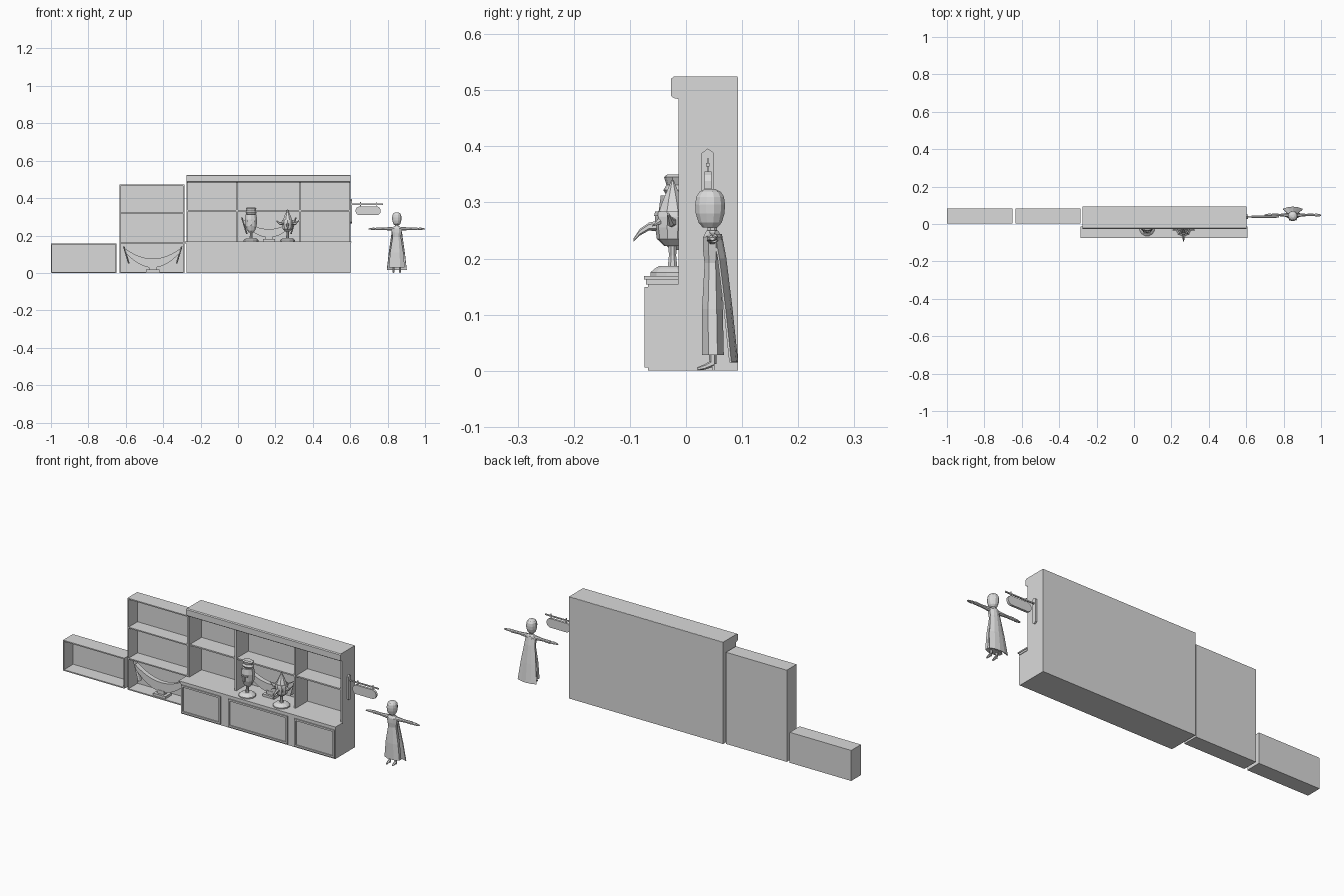
import bpy, bmesh, math

# The whole model is one plain grey
GREY = bpy.data.materials.new("light_grey")
GREY.diffuse_color = (0.7, 0.7, 0.7, 1)

def finish(name, bm):
    bmesh.ops.recalc_face_normals(bm, faces=bm.faces[:])
    me = bpy.data.meshes.new(name)
    bm.to_mesh(me)
    bm.free()
    me.materials.append(GREY)
    ob = bpy.data.objects.new(name, me)
    bpy.context.collection.objects.link(ob)
    return ob

def add_box(bm, x0, x1, y0, y1, z0, z1):
    r = bmesh.ops.create_cube(bm, size=1)
    for v in r["verts"]:
        v.co = (x0 if v.co.x < 0 else x1, y0 if v.co.y < 0 else y1, z0 if v.co.z < 0 else z1)

def box(name, *b):
    bm = bmesh.new()
    add_box(bm, *b)
    return finish(name, bm)

def frame(name, x0, x1, y0, y1, z0, z1, t, back=0):
    """Four walls around an opening, with an optional back panel."""
    bm = bmesh.new()
    add_box(bm, x0, x0 + t, y0, y1, z0, z1)
    add_box(bm, x1 - t, x1, y0, y1, z0, z1)
    add_box(bm, x0 + t, x1 - t, y0, y1, z0, z0 + t)
    add_box(bm, x0 + t, x1 - t, y0, y1, z1 - t, z1)
    if back:
        add_box(bm, x0 + t, x1 - t, y1 - back, y1, z0 + t, z1 - t)
    return finish(name, bm)

def loft(name, rings, axis="z", n=8):
    """Rings are (x, y, z, ru, rv): ellipses perpendicular to the axis."""
    bm = bmesh.new()
    loops = []
    for x, y, z, ru, rv in rings:
        lp = []
        for i in range(n):
            a = 2 * math.pi * (i + 0.5) / n
            u, v = ru * math.cos(a), rv * math.sin(a)
            d = {"z": (u, v, 0), "x": (0, u, v), "y": (u, 0, v)}[axis]
            lp.append(bm.verts.new((x + d[0], y + d[1], z + d[2])))
        loops.append(lp)
    for a, b in zip(loops, loops[1:]):
        for i in range(n):
            j = (i + 1) % n
            bm.faces.new((a[i], a[j], b[j], b[i]))
    bm.faces.new(loops[0])
    bm.faces.new(loops[-1])
    return finish(name, bm)

def prism(name, pts, place):
    """Outline extruded between the two positions that place(p, side) gives."""
    bm = bmesh.new()
    a = [bm.verts.new(place(p, 0)) for p in pts]
    b = [bm.verts.new(place(p, 1)) for p in pts]
    bm.faces.new(a)
    bm.faces.new(b)
    for i in range(len(a)):
        j = (i + 1) % len(a)
        bm.faces.new((a[i], a[j], b[j], b[i]))
    return finish(name, bm)

# Open wall shelves on the left
frame("low_shelf", -1, -0.65, 0.004, 0.084, 0, 0.157, 0.006, 0.006)
frame("tall_shelf", -0.633, -0.287, 0.004, 0.084, 0, 0.472, 0.006, 0.006)
for z in (0.157, 0.317):
    box("tall_shelf_board", -0.627, -0.293, 0.005, 0.078, z, z + 0.006)

# Main cabinet: upper shelves, cornice, base, counter and doors
frame("main_shelf", -0.276, 0.602, -0.013, 0.093, 0, 0.523, 0.009, 0.008)
prism("cornice", [(-0.0125, 0.484), (-0.022, 0.486), (-0.027, 0.490), (-0.027, 0.520),
                  (-0.022, 0.524), (0.092, 0.524), (0.092, 0.515), (0.0, 0.484)],
      lambda p, s: ((-0.276, 0.602)[s], p[0], p[1]))
for x in (-0.006, 0.332):
    box("main_divider", x - 0.005, x + 0.005, -0.012, 0.085, 0.16, 0.485)
box("main_shelf_board", -0.267, 0.593, -0.008, 0.085, 0.329, 0.336)
box("counter_base", -0.276, 0.602, -0.068, 0.08, 0, 0.156)
box("counter_lower", -0.281, 0.605, -0.071, -0.013, 0.154, 0.163)
box("counter_top", -0.286, 0.608, -0.075, -0.013, 0.163, 0.169)
box("counter_inside", -0.267, 0.593, -0.014, 0.085, 0.155, 0.169)
for x0, x1 in ((-0.273, -0.05), (-0.006, 0.332), (0.371, 0.600)):
    frame("door_frame", x0, x1, -0.074, -0.067, 0.006, 0.149, 0.009)

# Curved hull-shaped ornaments on small feet
def ornament(cx, y, z0, s):
    N = 12
    top, low = [], []
    for i in range(N + 1):
        t = -1 + 2 * i / N
        top.append((t * 0.152, 0.052 + 0.058 * t * t))
        low.append((t * 0.150, 0.004 + 0.085 * t * t))
    pts = top + low[::-1]
    prism("curved_ornament", pts,
          lambda p, k: (cx + p[0] * s, y + (-0.012, 0.012)[k], z0 + (0.018 + p[1]) * s))
    for sx in (-1, 1):
        loft("ornament_handle", [(cx + sx * 0.127 * s, y, z0 + 0.043 * s, 0.005, 0.015),
                                 (cx + sx * 0.155 * s, y, z0 + 0.136 * s, 0.005, 0.015)], n=6)
    box("ornament_foot", cx - 0.035 * s, cx + 0.035 * s, y - 0.025, y + 0.025, z0, z0 + 0.012)
    box("ornament_post", cx - 0.02 * s, cx + 0.02 * s, y - 0.014, y + 0.014, z0 + 0.012, z0 + 0.03)

ornament(-0.456, 0.035, 0.006, 1)
ornament(0.165, 0.035, 0.169, 0.93)

# Round display stands
def stand(x, y):
    loft("stand_base", [(x, y, 0.169, 0.041, 0.041), (x, y, 0.175, 0.041, 0.041),
                        (x, y, 0.182, 0.033, 0.033), (x, y, 0.187, 0.024, 0.024)], n=12)
    loft("stand_post", [(x, y, 0.187, 0.009, 0.009), (x, y, 0.205, 0.007, 0.007),
                        (x, y, 0.245, 0.009, 0.009)], n=8)

# Tall crowned mask
X, Y = 0.07, -0.018
stand(X, -0.024)
loft("tall_mask", [(X, Y, z, r, r * 0.9) for z, r in
     ((0.215, 0.011), (0.227, 0.022), (0.25, 0.031), (0.285, 0.034), (0.312, 0.030))], n=10)
loft("mask_crown", [(X, Y, z, r, r * 0.7) for z, r in
     ((0.310, 0.022), (0.322, 0.032), (0.331, 0.024), (0.345, 0.030), (0.350, 0.022))], n=10)
for sx in (-1, 1):
    box("tall_mask_eye", X + sx * 0.012 - 0.006, X + sx * 0.012 + 0.006,
        Y - 0.033, Y - 0.026, 0.275, 0.281)
box("tall_mask_nose", X - 0.004, X + 0.004, Y - 0.035, Y - 0.025, 0.25, 0.278)

# Horned mask with a long beak
X, Y = 0.265, -0.024
stand(X, Y)
loft("beaked_mask", [(X, Y, z, r, r) for z, r in
     ((0.222, 0.014), (0.235, 0.028), (0.255, 0.031), (0.275, 0.031), (0.29, 0.022))], n=10)
loft("mask_brim", [(X, Y, 0.276, 0.033, 0.033), (X, Y, 0.284, 0.031, 0.031)], n=10)
loft("mask_hat", [(X, Y, 0.284, 0.026, 0.026), (X, Y, 0.305, 0.018, 0.018),
                  (X, Y, 0.32, 0.011, 0.011), (X, Y, 0.340, 0.002, 0.002)], n=8)
loft("mask_beak", [(X, -0.048, 0.258, 0.009, 0.010), (X, -0.066, 0.257, 0.007, 0.007),
                   (X, -0.082, 0.247, 0.005, 0.006), (X, -0.094, 0.232, 0.002, 0.003)], "y", 6)
for sx in (-1, 1):
    loft("mask_horn", [(X + sx * 0.026, Y, 0.265, 0.009, 0.009),
                       (X + sx * 0.043, Y - 0.004, 0.264, 0.007, 0.008),
                       (X + sx * 0.060, Y - 0.008, 0.279, 0.002, 0.003)], "x", 6)
    loft("mask_spike", [(X + sx * 0.018, Y - 0.022, 0.266, 0.006, 0.006),
                        (X + sx * 0.033, Y - 0.036, 0.258, 0.001, 0.001)], "x", 5)

# Hanging sign on the right wall
SY = 0.039
prism("sign_wall_plate", [(-0.011, 0.272), (0, 0.265), (0.011, 0.272), (0.011, 0.388),
                          (0, 0.396), (-0.011, 0.388)],
      lambda p, s: ((0.602, 0.610)[s], SY + p[0], p[1]))
box("sign_bar", 0.609, 0.775, SY - 0.003, SY + 0.003, 0.364, 0.370)
for x in (0.655, 0.742):
    box("sign_hanger", x - 0.002, x + 0.002, SY - 0.002, SY + 0.002, 0.352, 0.378)
def capsule(r, half):
    return [(0.696 + (half if math.cos(a) > 0 else -half) + r * math.cos(a), 0.332 + r * math.sin(a))
            for a in [math.pi * (i + 0.5) / 6 for i in range(12)]]
prism("sign_board", capsule(0.024, 0.044), lambda p, s: (p[0], SY + (-0.006, 0.006)[s], p[1]))

# Standing figure with outstretched arms
FX, FY = 0.849, 0.047
loft("figure_skirt", [(FX, FY + 0.001, 0.028, 0.046, 0.021), (FX, FY, 0.11, 0.038, 0.020),
                      (FX, FY, 0.192, 0.024, 0.015)])
loft("figure_bodice", [(FX, FY, 0.19, 0.023, 0.015), (FX, FY, 0.215, 0.028, 0.018),
                       (FX, FY, 0.238, 0.032, 0.018), (FX, FY, 0.250, 0.014, 0.011)])
loft("figure_neck", [(FX, FY, 0.246, 0.009, 0.009), (FX, FY, 0.265, 0.009, 0.009)])
loft("figure_head", [(FX, 0.043, z, r * 0.96, r * 1.02) for z, r in
     ((0.255, 0.013), (0.264, 0.021), (0.28, 0.026), (0.296, 0.027), (0.31, 0.025),
      (0.319, 0.019), (0.324, 0.009))], n=12)
for sx in (-1, 1):
    loft("figure_sleeve", [(FX + sx * 0.022, FY, 0.236, 0.011, 0.011),
                           (FX + sx * 0.07, FY + 0.001, 0.236, 0.007, 0.007),
                           (FX + sx * 0.112, FY + 0.002, 0.236, 0.008, 0.008)], "x", 8)
    loft("figure_hand", [(FX + sx * 0.11, FY + 0.002, 0.236, 0.006, 0.005),
                         (FX + sx * 0.128, FY, 0.236, 0.010, 0.006),
                         (FX + sx * 0.151, FY, 0.235, 0.005, 0.003)], "x", 6)
    lx = FX + sx * 0.017
    loft("figure_leg", [(lx, FY + 0.001, 0.012, 0.006, 0.006), (lx, FY, 0.06, 0.009, 0.009)], n=6)
    loft("figure_shoe", [(lx, 0.020, 0.003, 0.004, 0.003), (lx, 0.034, 0.007, 0.007, 0.005),
                         (lx, 0.051, 0.015, 0.006, 0.007)], "y", 6)
    box("figure_heel", lx - 0.003, lx + 0.003, 0.046, 0.051, 0, 0.012)

# Cape: curved sheet widening towards the hem
bm = bmesh.new()
rows = []
for z, y, w in ((0.243, 0.062, 0.024), (0.20, 0.070, 0.029), (0.11, 0.081, 0.042), (0.015, 0.091, 0.053)):
    rows.append([bm.verts.new((FX + w * t, y - 0.012 * t * t, z)) for t in (-1, -0.5, 0, 0.5, 1)])
for a, b in zip(rows, rows[1:]):
    for i in range(4):
        bm.faces.new((a[i], a[i + 1], b[i + 1], b[i]))
cape = finish("figure_cape", bm)
sol = cape.modifiers.new("thickness", "SOLIDIFY")
sol.thickness = 0.004
sol.offset = 0
